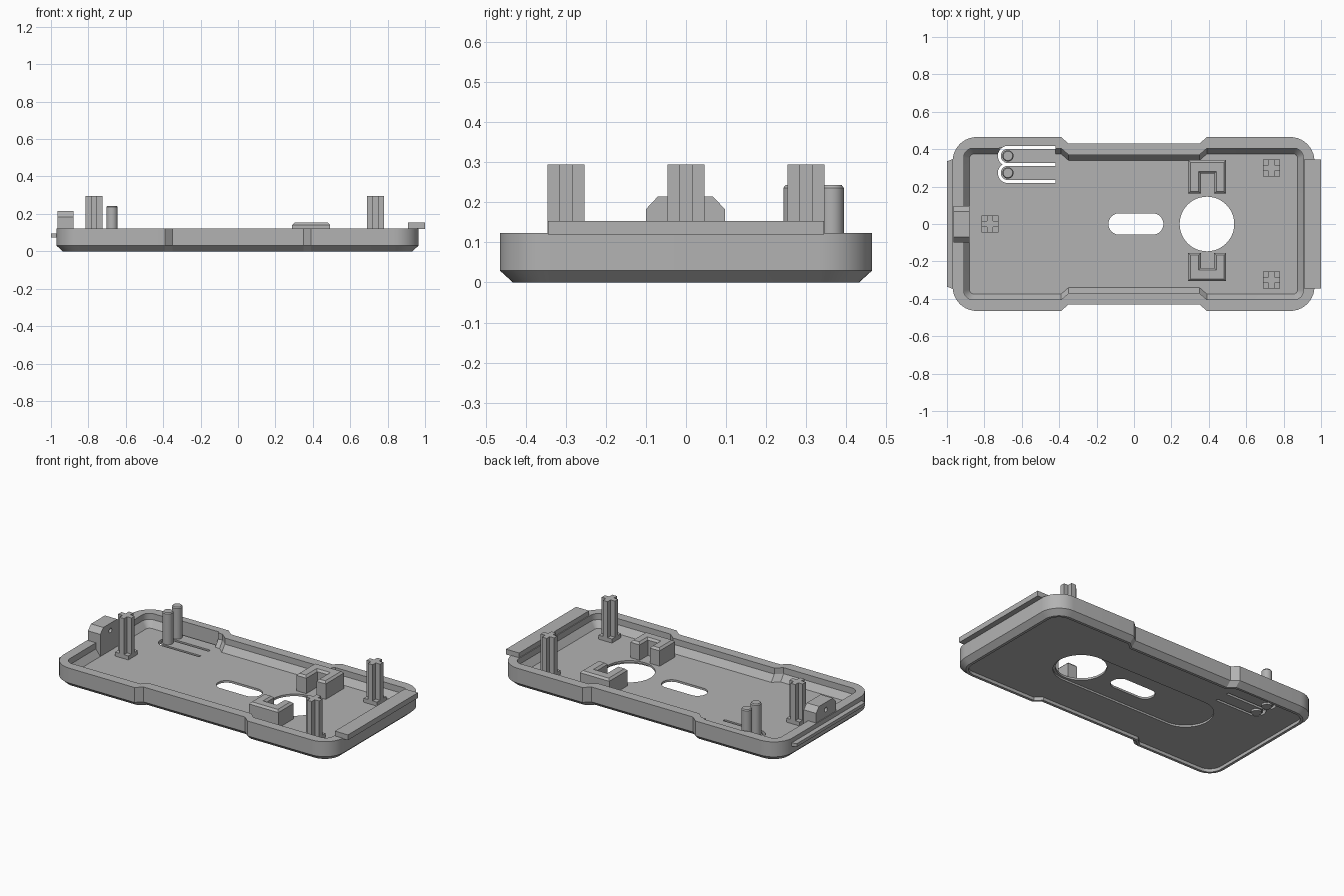
import bpy, bmesh, math

if "Cube" in bpy.data.objects:
    bpy.data.objects.remove(bpy.data.objects["Cube"], do_unlink=True)

grey = bpy.data.materials.new("plain grey")
grey.use_nodes = True
grey.diffuse_color = (0.45, 0.45, 0.45, 1)
grey.node_tree.nodes["Principled BSDF"].inputs["Base Color"].default_value = grey.diffuse_color

FLOOR, RIM = 0.045, 0.123


def loft(name, rings):
    """Solid through a list of (outline, z) rings that share a point count."""
    bm = bmesh.new()
    loops = [[bm.verts.new((x, y, z)) for x, y in pts] for pts, z in rings]
    for low, high in zip(loops, loops[1:]):
        for i in range(len(low)):
            j = (i + 1) % len(low)
            bm.faces.new((low[i], low[j], high[j], high[i]))
    bm.faces.new(loops[0][::-1])
    bm.faces.new(loops[-1])
    bmesh.ops.recalc_face_normals(bm, faces=bm.faces)
    mesh = bpy.data.meshes.new(name)
    bm.to_mesh(mesh)
    bm.free()
    mesh.materials.append(grey)
    ob = bpy.data.objects.new(name, mesh)
    bpy.context.collection.objects.link(ob)
    return ob


def prism(name, pts, z0, z1):
    return loft(name, [(pts, z0), (pts, z1)])


def rect(x0, x1, y0, y1):
    return [(x0, y0), (x1, y0), (x1, y1), (x0, y1)]


def arc(cx, cy, r, start, end, n=10):
    return [(cx + r * math.cos(math.radians(start + (end - start) * i / n)),
             cy + r * math.sin(math.radians(start + (end - start) * i / n)))
            for i in range(n + 1)]


def circle(cx, cy, r, n=48):
    return arc(cx, cy, r, 0, 360, n)[:-1]


def stadium(x0, x1, r):
    return arc(x1, 0, r, -90, 90, 20) + arc(x0, 0, r, 90, 270, 20)


def case_outline(d, r):
    """Waisted, rounded rectangle inset by d."""
    x0, x1, y, w = -0.97 + d, 0.965 - d, 0.465 - d, 0.43 - d
    waist = [(-0.39, y), (-0.35, w), (0.35, w), (0.39, y)]
    return ([(a, -b) for a, b in waist]
            + arc(x1 - r, -y + r, r, -90, 0) + arc(x1 - r, y - r, r, 0, 90)
            + waist[::-1]
            + arc(x0 + r, y - r, r, 90, 180) + arc(x0 + r, -y + r, r, 180, 270))


def apply_mod(ob, mod):
    bpy.context.view_layer.objects.active = ob
    bpy.ops.object.modifier_apply(modifier=mod.name)


def cut(ob, cutter):
    mod = ob.modifiers.new("cut", "BOOLEAN")
    mod.operation, mod.solver, mod.object = "DIFFERENCE", "EXACT", cutter
    apply_mod(ob, mod)
    bpy.data.objects.remove(cutter, do_unlink=True)


# Case shell with a chamfered base and a hollow inside
shell = loft("case_shell", [(case_outline(0.033, 0.1), 0), (case_outline(0, 0.13), 0.03),
                            (case_outline(0, 0.13), RIM)])
cut(shell, loft("cavity", [(case_outline(0.09, 0.025), FLOOR), (case_outline(0.06, 0.05), 0.085),
                           (case_outline(0.06, 0.05), 0.2)]))

# Recesses underneath, round opening and slot
cut(shell, prism("base_recess", case_outline(0.05, 0.08), -0.1, 0.02))
cut(shell, prism("oval_recess", stadium(-0.38, 0.39, 0.16), -0.1, 0.032))
cut(shell, prism("round_opening", circle(0.39, 0, 0.146), -0.1, 0.3))
cut(shell, prism("slot_opening", stadium(-0.08, 0.1, 0.057), -0.1, 0.3))

# Spring fingers, each freed by a U-shaped slit and carrying a button post
cut(shell, prism("finger_clearance", rect(-0.72, -0.42, 0.22, 0.41), FLOOR, 0.2))
PX = -0.674
for name, py in (("back", 0.364), ("front", 0.273)):
    slit = ([(-0.42, py + 0.054)] + arc(PX, py, 0.054, 90, 270, 20) + [(-0.42, py - 0.054)]
            + [(-0.42, py - 0.038)] + arc(PX, py, 0.038, 270, 90, 20) + [(-0.42, py + 0.038)])
    cut(shell, prism("slit", slit, -0.1, 0.3))
    loft(name + "_button_post", [(circle(PX, py, 0.03, 32), 0.008), (circle(PX, py, 0.03, 32), 0.236),
                                 (circle(PX, py, 0.025, 32), 0.243)])

# Cross-shaped pegs on square feet
H, A = 0.046, 0.016
plus = [(-A, -H), (A, -H), (A, -A), (H, -A), (H, A), (A, A),
        (A, H), (-A, H), (-A, A), (-H, A), (-H, -A), (-A, -A)]
for name, px, py in (("back_left", 0.735, 0.3), ("front_left", 0.735, -0.3), ("right", -0.77, 0)):
    prism(name + "_peg", [(px + x, py + y) for x, y in plus], FLOOR - 0.005, 0.295)
    prism(name + "_peg_foot", rect(px - H, px + H, py - H, py + H), FLOOR - 0.005, 0.07)

# U-shaped clips either side of the round opening
for name, near, far, notch in (("back", 0.162, 0.342, 0.27), ("front", -0.155, -0.305, -0.235)):
    s = 0.012 if far > 0 else -0.012

    def clip(c):
        k = c * s
        e = c * abs(s)
        return [(0.29 + e, far - k), (0.29 + e, near + k), (0.358 - e, near + k), (0.358 - e, notch + k),
                (0.428 + e, notch + k), (0.428 + e, near + k), (0.492 - e, near + k), (0.492 - e, far - k)]
    loft(name + "_clip", [(clip(0), FLOOR - 0.005), (clip(0), 0.141), (clip(1), 0.153)])

# End tab, side rib and lug
prism("left_tab", rect(0.91, 1.0, -0.345, 0.345), RIM - 0.003, 0.153)
prism("right_rib", [(-0.96, -0.35), (-0.96, 0.35), (-1.0, 0.335), (-1.0, -0.335)], 0.075, 0.095)
lug = loft("right_lug", [(rect(-0.965, -0.88, -0.1, 0.097), FLOOR - 0.005),
                         (rect(-0.965, -0.88, -0.1, 0.097), 0.183),
                         (rect(-0.965, -0.88, -0.07, 0.067), 0.215)])
hole = prism("lug_hole", circle(0, 0, 0.014, 20), -0.2, 0.2)
hole.rotation_euler.y = math.pi / 2
hole.location = (-0.92, 0, 0.17)
bpy.context.view_layer.update()
cut(lug, hole)

# Smooth the curved walls, keep the edges crisp
for ob in bpy.context.collection.objects:
    if ob.type == "MESH":
        bpy.ops.object.select_all(action="DESELECT")
        ob.select_set(True)
        bpy.context.view_layer.objects.active = ob
        bpy.ops.object.shade_smooth_by_angle(angle=math.radians(25))
